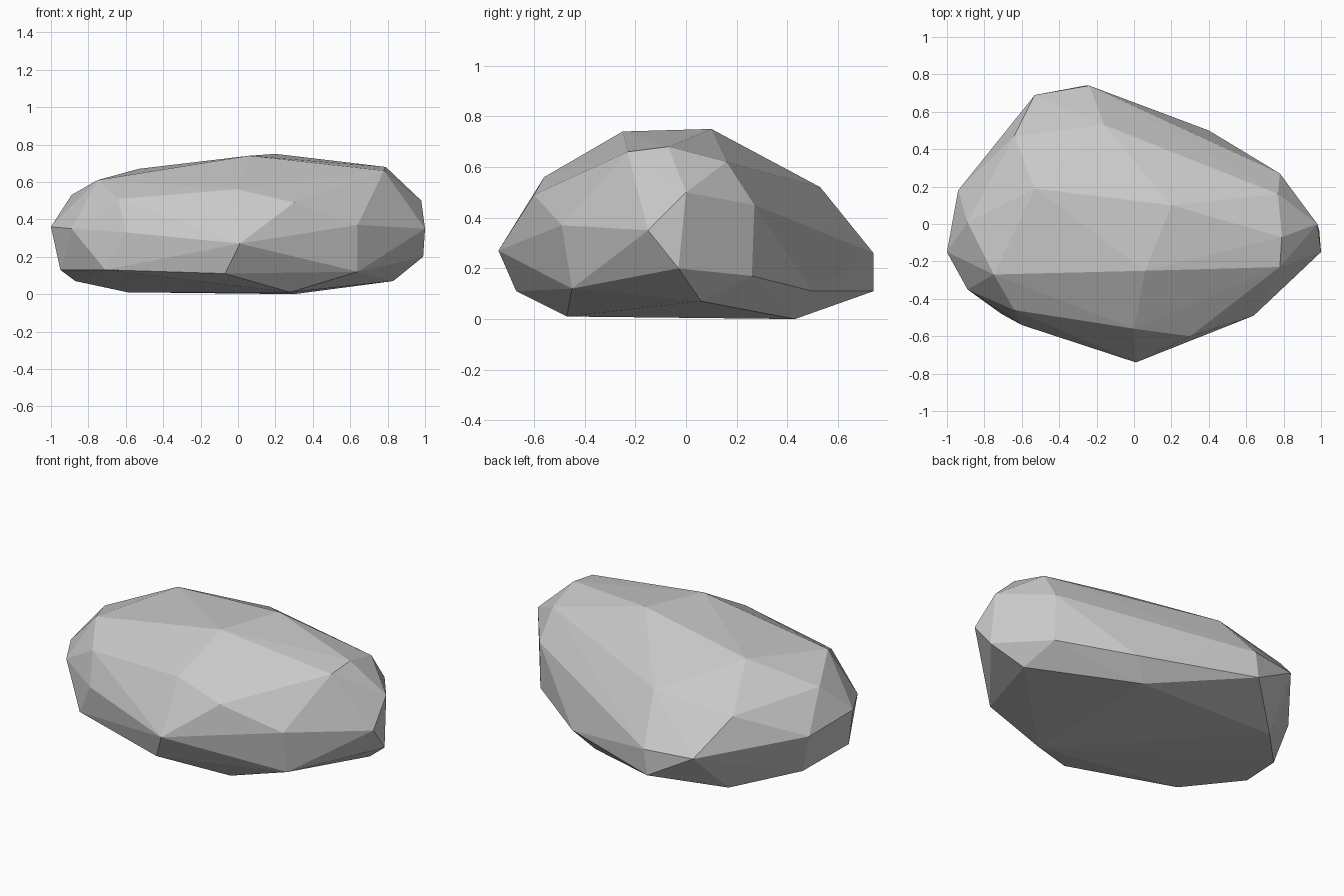
import bpy
import bmesh

# Remove the default cube only
default_cube = bpy.data.objects.get("Cube")
if default_cube is not None:
    bpy.data.objects.remove(default_cube, do_unlink=True)


def make_material(name, colour):
    """Plain flat material shown in the viewport and in renders."""
    material = bpy.data.materials.new(name)
    material.use_nodes = True
    material.diffuse_color = colour
    shader = material.node_tree.nodes["Principled BSDF"]
    shader.inputs["Base Color"].default_value = colour
    shader.inputs["Roughness"].default_value = 0.9
    return material


def make_faceted_stone(name, corner_bands, material):
    """Wrap a convex faceted skin around the corner points of every band."""
    mesh = bpy.data.meshes.new(name)
    bm = bmesh.new()
    for band in corner_bands:
        for corner in band:
            bm.verts.new(corner)

    hull = bmesh.ops.convex_hull(bm, input=bm.verts[:], use_existing_faces=False)
    leftovers = {v for v in hull["geom_interior"] + hull["geom_unused"]
                 if isinstance(v, bmesh.types.BMVert)}
    bmesh.ops.delete(bm, geom=list(leftovers), context="VERTS")

    # Stand it on the ground and make every facet flat
    lowest = min(v.co.z for v in bm.verts)
    bmesh.ops.translate(bm, verts=bm.verts[:], vec=(0, 0, -lowest))
    bmesh.ops.recalc_face_normals(bm, faces=bm.faces[:])
    for face in bm.faces:
        face.smooth = False

    bm.to_mesh(mesh)
    bm.free()
    mesh.materials.append(material)
    stone = bpy.data.objects.new(name, mesh)
    bpy.context.scene.collection.objects.link(stone)
    return stone


# Underside corners
base_band = [
    (.28, -.47, .01), (.3, .43, 0), (-.59, .44, .01),
    (-.87, .14, .07), (.83, .06, .07),
]

# Lower belt, going round from the front
lower_band = [
    (-.07, -.67, .11), (.64, -.45, .12), (.99, -.03, .2), (.78, .26, .17),
    (.4, .5, .11), (-.26, .74, .11), (-.95, -.18, .13), (-.71, -.48, .13),
]

# Widest belt
middle_band = [
    (.01, -.74, .27), (.64, -.49, .37), (1, -.15, .35), (.98, 0, .5),
    (.78, .27, .45), (-.24, .74, .26), (-.53, .69, .26), (-.64, .47, .46),
    (-.94, .18, .31), (-1, -.15, .36), (-.89, -.35, .35), (-.6, -.54, .33),
]

# Shoulder
shoulder_band = [
    (-.64, -.46, .51), (0, -.56, .56), (.3, -.6, .49), (.77, .16, .62),
    (-.16, .53, .52), (-.89, .01, .53), (-.75, -.27, .61),
]

# Crown
crown_band = [
    (.06, -.25, .74), (.2, .1, .75), (-.53, .19, .67),
    (.79, -.07, .68), (.78, -.23, .66),
]

stone_grey = make_material("stone grey", (0.58, 0.58, 0.58, 1))
make_faceted_stone(
    "boulder",
    [base_band, lower_band, middle_band, shoulder_band, crown_band],
    stone_grey,
)
